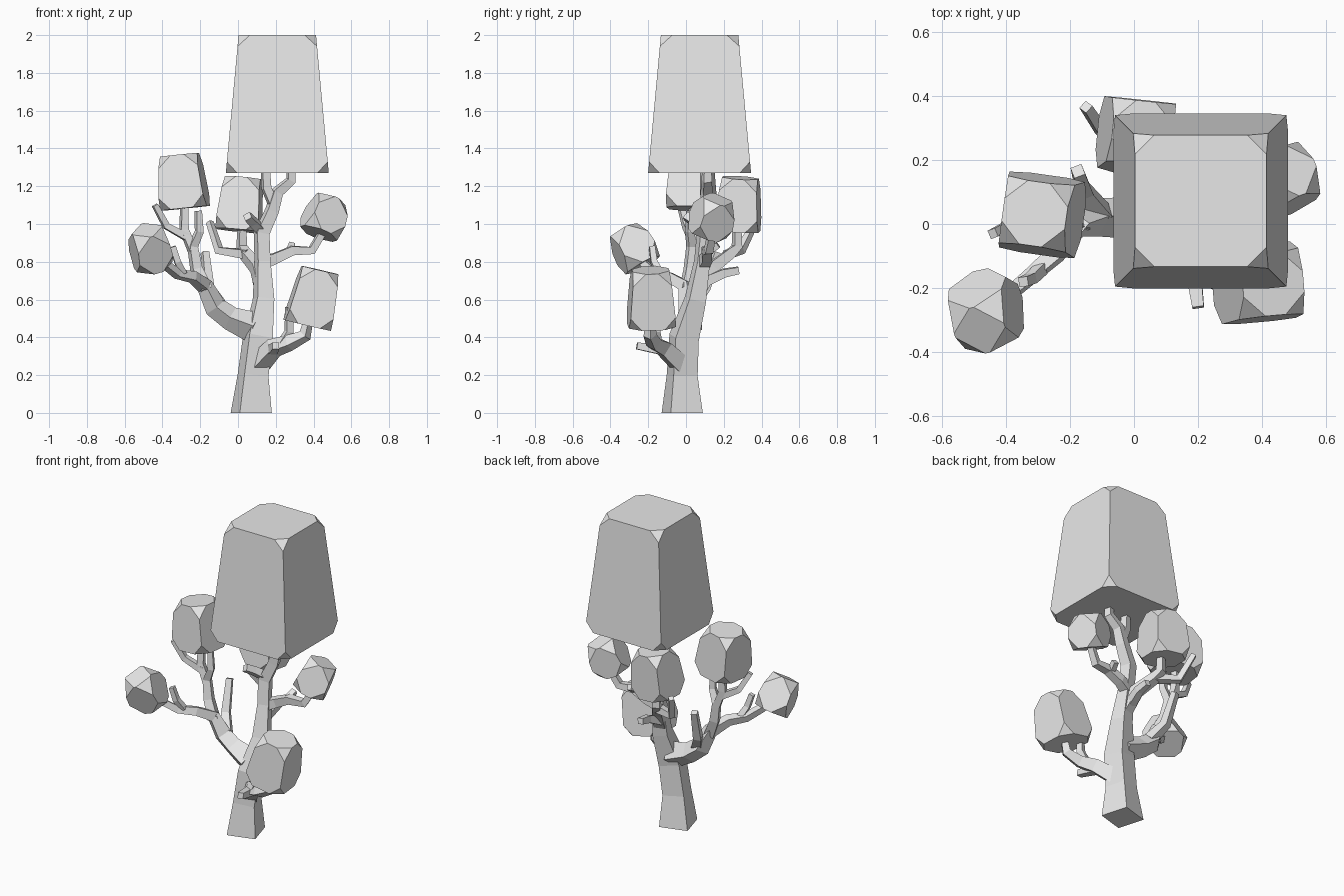
import bpy, bmesh
from math import radians, sqrt
from mathutils import Vector, Matrix, Euler

if "Cube" in bpy.data.objects:
    bpy.data.objects.remove(bpy.data.objects["Cube"])

grey = bpy.data.materials.new("plain_grey")
grey.use_nodes = True
grey.diffuse_color = (0.8, 0.8, 0.8, 1)
grey.node_tree.nodes["Principled BSDF"].inputs["Base Color"].default_value = (0.8, 0.8, 0.8, 1)


def finish(name, bm):
    bmesh.ops.recalc_face_normals(bm, faces=bm.faces)
    mesh = bpy.data.meshes.new(name)
    bm.to_mesh(mesh)
    bm.free()
    mesh.materials.append(grey)
    bpy.context.collection.objects.link(bpy.data.objects.new(name, mesh))


def branch(name, points, r0, r1, yaw=16, radii=None):
    """Square-section limb lofted along a path, tapering from r0 to r1."""
    bm = bmesh.new()
    pts = [Vector(p) for p in points]
    n = len(pts) - 1
    side = Matrix.Rotation(radians(yaw), 3, 'Z') @ Vector((1, 0, 0))
    rings = []
    for i, p in enumerate(pts):
        t = (pts[min(i + 1, n)] - pts[max(i - 1, 0)]).normalized()
        if p.z == 0:
            t = Vector((0, 0, 1))
        u = side - t * side.dot(t)
        if u.length < 0.3:
            u = t.cross(Vector((0, 1, 0)))
        u.normalize()
        side, v = u, t.cross(u)
        r = radii[i] if radii else r0 + (r1 - r0) * i / n
        rings.append([bm.verts.new(p + u * (a * r) + v * (b * r))
                      for a, b in ((-1, -1), (1, -1), (1, 1), (-1, 1))])
    for a, b in zip(rings, rings[1:]):
        for k in range(4):
            bm.faces.new((a[k], a[k - 1], b[k - 1], b[k]))
    bm.faces.new(rings[0])
    bm.faces.new(rings[-1])
    finish(name, bm)


def foliage(name, centre, bottom, top, height, cut, turn=(0, 0, 0)):
    """Tapered block with its eight corners cut off."""
    bm = bmesh.new()
    bmesh.ops.create_cube(bm, size=1)
    for v in bm.verts:
        w = top if v.co.z > 0 else bottom
        v.co = Vector((v.co.x * w, v.co.y * w, v.co.z * height))
    bmesh.ops.bevel(bm, geom=bm.verts[:], offset=cut, segments=1, affect='VERTICES')
    rot = Euler([radians(a) for a in turn]).to_matrix().to_4x4()
    bm.transform(Matrix.Translation(centre) @ rot)
    finish(name, bm)


# Trunk and its two upper forks
branch("trunk", [(.07, -.02, 0), (.08, -.02, .2), (.105, -.01, .4), (.135, .05, .6),
                 (.13, .085, .8), (.125, .1, .95), (.18, .11, 1.07), (.21, .11, 1.17),
                 (.28, .11, 1.23), (.28, .11, 1.29)], 0, 0,
       radii=[.088, .066, .064, .046, .034, .034, .03, .026, .022, .02])
branch("crown_fork", [(.19, .11, 1.1), (.15, .1, 1.19), (.145, .1, 1.29)], .024, .02)
branch("trunk_stub", [(.12, .1, .97), (.08, .05, 1.01), (.05, .0, 1.04)], .024, .02)

# Left limb, splitting low and high
branch("left_limb", [(.09, .0, .45), (-.04, .02, .5), (-.12, .02, .56), (-.175, 0, .67),
                     (-.24, -.09, .72), (-.32, -.16, .735), (-.39, -.22, .79), (-.45, -.27, .86)],
       0, 0, radii=[.06, .045, .042, .032, .025, .021, .019, .018])
branch("left_limb_stub", [(-.29, -.14, .74), (-.32, -.17, .8), (-.345, -.18, .88)], .018, .015)
branch("left_back_stub", [(-.1, .03, .57), (-.155, .1, .66), (-.175, .165, .85)], .03, .018)
branch("left_riser", [(-.17, 0, .65), (-.22, .02, .76), (-.24, .03, .88), (-.205, .02, .96),
                      (-.21, .02, 1.07)], .03, .015)
branch("left_riser_middle", [(-.24, .03, .86), (-.285, .03, .97), (-.285, .04, 1.11)], .022, .018)
branch("left_riser_outer", [(-.27, .03, .93), (-.38, 0, .99), (-.44, -.03, 1.1)], .02, .014)

# Right limb
branch("right_limb", [(.13, .09, .79), (.2, .11, .82), (.29, .11, .86), (.39, .12, .86),
                      (.45, .14, .96)], .03, .018)
branch("right_limb_stub", [(.27, .11, .85), (.285, .17, .89)], .018, .016)

# Back limb
branch("back_limb", [(.13, .07, .66), (.1, .14, .77), (.04, .23, .84), (.02, .27, .88),
                     (.02, .27, .99)], .035, .018)
branch("back_limb_fork", [(.05, .22, .84), (-.1, .29, .86), (-.15, .365, 1.01)], .024, .015)
branch("back_stub", [(.115, .11, .7), (.13, .2, .74), (.13, .28, .755)], .026, .018)

# Low front limb
branch("low_limb", [(.11, -.03, .26), (.19, -.12, .345), (.27, -.17, .37), (.355, -.19, .41),
                    (.375, -.19, .5)], .045, .018)
branch("low_limb_riser", [(.23, -.15, .36), (.27, -.16, .43), (.27, -.17, .56)], .022, .016)
branch("low_limb_stub", [(.18, -.11, .33), (.2, -.26, .355)], .026, .018)

# Foliage blocks
foliage("crown", (.208, .072, 1.635), .545, .41, .73, .06)
foliage("upper_left_foliage", (-.295, .03, 1.225), .25, .2, .285, .065, (0, -6, -8))
foliage("back_foliage", (.015, .28, 1.105), .235, .19, .28, .065, (-4, 5, -6))
foliage("right_foliage", (.46, .14, 1.04), .2, .165, .2, .07, (-8, 24, 20))
foliage("low_left_foliage", (-.465, -.28, .875), .2, .165, .215, .075, (26, -16, 12))
foliage("low_right_foliage", (.4, -.185, .61), .25, .195, .3, .065, (2, 13, 5))
